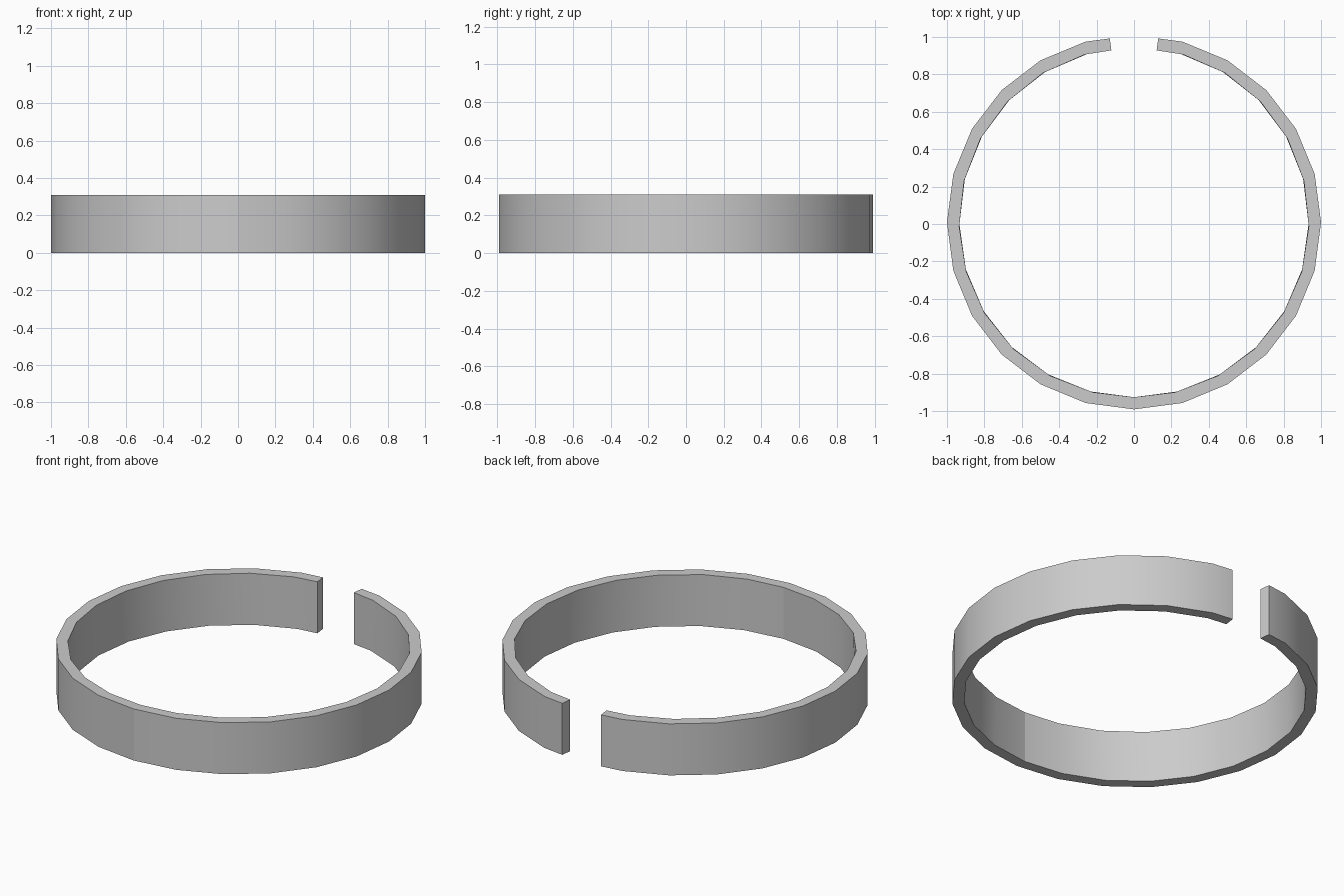
import bpy, bmesh
from math import sin, cos, radians

if "Cube" in bpy.data.objects:
    bpy.data.objects.remove(bpy.data.objects["Cube"])

R_OUT, R_IN, HEIGHT, CY = 1.0, 0.935, 0.31, 0.009
# angles from the front seam (0) to the gap edge (172.5), 24-gon steps
ANGLES = [15 * i for i in range(12)] + [172.5]


def point(bm, side, r, deg, z):
    a = radians(deg)
    return bm.verts.new((side * r * sin(a), CY - r * cos(a), z))


def half_band(name, side):
    bm = bmesh.new()
    rings = []
    for i, a in enumerate(ANGLES):
        end = i == len(ANGLES) - 1
        # the gap end lies in the middle of a polygon edge
        k = cos(radians(7.5)) if end else 1.0
        # top inner edge is turned slightly towards the seam
        shift = 0 if i == 0 or end else 1.3
        rings.append([point(bm, side, R_OUT * k, a, 0),
                      point(bm, side, R_OUT * k, a, HEIGHT),
                      point(bm, side, R_IN * k, a - shift, HEIGHT),
                      point(bm, side, R_IN * k, a, 0)])
    for p, q in zip(rings, rings[1:]):
        for j in range(4):
            n = (j + 1) % 4
            bm.faces.new((p[j], p[n], q[n], q[j]))
    # end face at the gap
    bm.faces.new(rings[-1])
    bmesh.ops.recalc_face_normals(bm, faces=bm.faces)
    mesh = bpy.data.meshes.new(name)
    bm.to_mesh(mesh)
    bm.free()
    obj = bpy.data.objects.new(name, mesh)
    bpy.context.collection.objects.link(obj)
    bpy.ops.object.select_all(action='DESELECT')
    obj.select_set(True)
    bpy.context.view_layer.objects.active = obj
    bpy.ops.object.shade_smooth_by_angle(angle=radians(30))


# two mirrored halves of the open band
half_band("band_right", 1)
half_band("band_left", -1)
